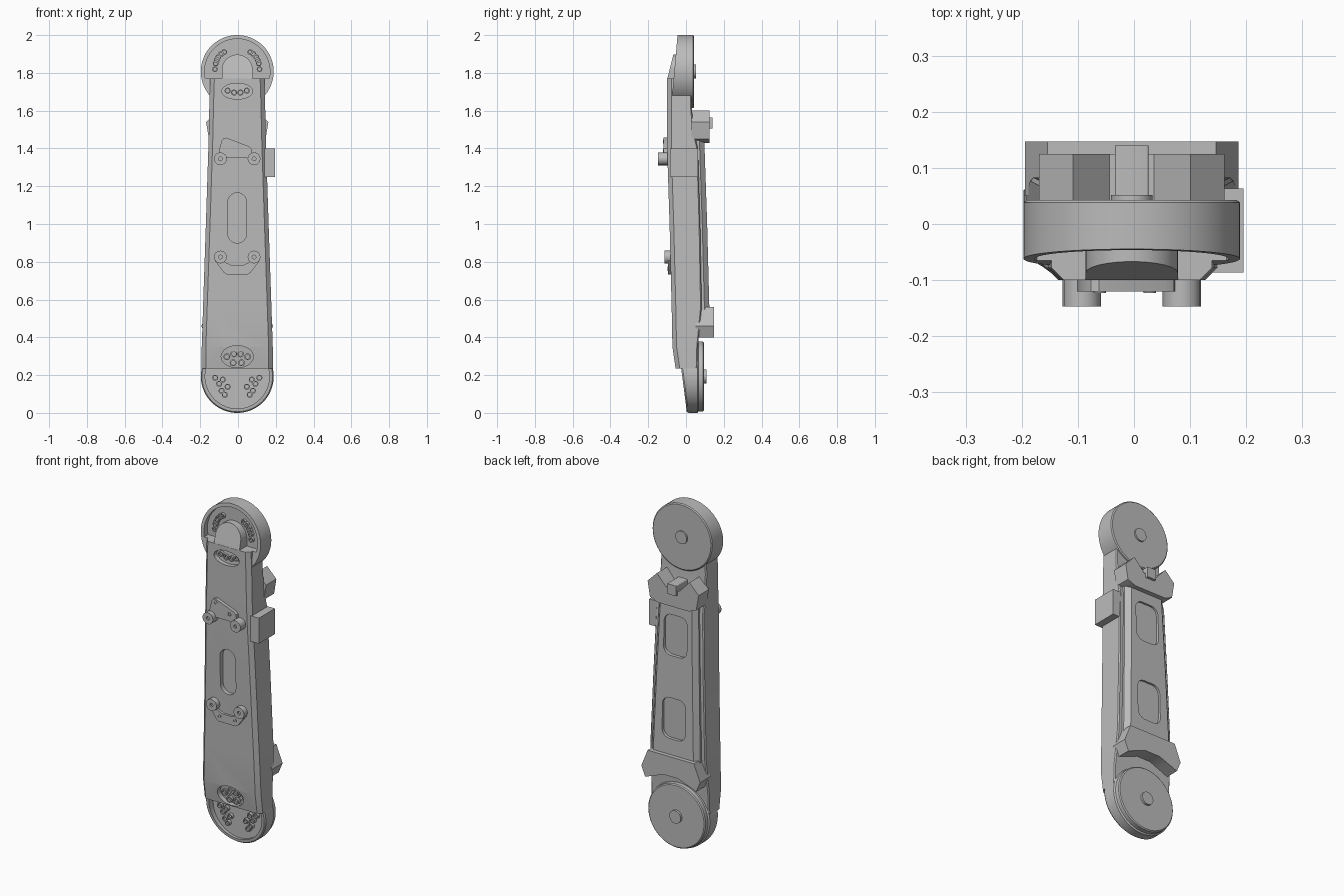
import bpy, bmesh, math
from mathutils import Vector

if "Cube" in bpy.data.objects:
    bpy.data.objects.remove(bpy.data.objects["Cube"], do_unlink=True)

CX = -0.004            # centre line of the arm
TOP, LOW, R = 1.807, 0.193, 0.193   # joint heights and radius

grey = bpy.data.materials.new("plain_grey")
grey.use_nodes = True
grey.diffuse_color = (0.5, 0.5, 0.5, 1)
grey.node_tree.nodes["Principled BSDF"].inputs["Base Color"].default_value = (0.5, 0.5, 0.5, 1)


def finish(name, bm):
    bmesh.ops.remove_doubles(bm, verts=bm.verts, dist=1e-5)
    bmesh.ops.recalc_face_normals(bm, faces=bm.faces)
    mesh = bpy.data.meshes.new(name)
    bm.to_mesh(mesh)
    bm.free()
    mesh.materials.append(grey)
    ob = bpy.data.objects.new(name, mesh)
    bpy.context.collection.objects.link(ob)
    return ob


def lathe(name, profile, x, z, steps=24, slant=0):
    """Turn (radius, y) points about a front-to-back axis; slant tilts the front."""
    bm = bmesh.new()
    vs = [bm.verts.new((r, y, 0)) for r, y in profile]
    edges = [bm.edges.new(p) for p in zip(vs, vs[1:])]
    bmesh.ops.spin(bm, geom=vs + edges, cent=(0, 0, 0), axis=(0, 1, 0),
                   angle=math.tau, steps=steps)
    for v in bm.verts:
        if v.co.y < 0.02:
            v.co.y += slant * v.co.z
        v.co += Vector((x + CX, 0, z))
    return finish(name, bm)


def prism(name, points, front, back, slant=0):
    """Extrude an (x, z) outline from front to back; slant leans the front face."""
    bm = bmesh.new()
    low = min(z for x, z in points)
    a = [bm.verts.new((x + CX, front + slant * (z - low), z)) for x, z in points]
    b = [bm.verts.new((x + CX, back, z)) for x, z in points]
    bm.faces.new(a)
    bm.faces.new(b[::-1])
    for i in range(len(a)):
        j = (i + 1) % len(a)
        bm.faces.new((a[i], b[i], b[j], a[j]))
    return finish(name, bm)


def loft(name, sections, cf, cb):
    """Join chamfered sections (z, half width, front, back)."""
    bm = bmesh.new()
    rings = []
    for z, w, f, b in sections:
        half = [(w - cb, b), (w, b - cb), (w, f + cf), (w - cf, f)]
        ring = half + [(-x, y) for x, y in reversed(half)]
        rings.append([bm.verts.new((x + CX, y, z)) for x, y in ring])
    for lo, hi in zip(rings, rings[1:]):
        for i in range(8):
            j = (i + 1) % 8
            bm.faces.new((lo[i], lo[j], hi[j], hi[i]))
    bm.faces.new(rings[0])
    bm.faces.new(rings[-1])
    return finish(name, bm)


def arc(z, r, start, end, rz=None, n=32, x=0):
    return [(x + r * math.cos(math.radians(start + (end - start) * i / n)),
             z + (rz or r) * math.sin(math.radians(start + (end - start) * i / n)))
            for i in range(n + 1)]


def oval(z, r, rz):
    return arc(z, r, 0, 360, rz)[:-1]


def rounded(z, w, h, r):
    pts = []
    for k, (sx, sz) in enumerate([(1, 1), (-1, 1), (-1, -1), (1, -1)]):
        pts += arc(z + sz * (h - r), r, 90 * k, 90 * k + 90, n=6, x=sx * (w - r))
    return pts


def cut(ob, outline, front, back):
    tool = prism("cutter", outline, front, back)
    tool.hide_render = True
    mod = ob.modifiers.new("cut", "BOOLEAN")
    mod.object, mod.operation, mod.solver = tool, "DIFFERENCE", "EXACT"
    bpy.context.view_layer.objects.active = ob
    bpy.ops.object.modifier_apply(modifier=mod.name)
    bpy.data.objects.remove(tool, do_unlink=True)


def socket(name, x, z, r, hole, front, back, depth):
    lathe(name, [(0, front + depth), (hole, front + depth), (hole, front),
                 (r, front), (r, back), (0, back)], x, z, 16)


# Joint discs with a raised boss on the back
upper = lathe("upper_joint", [(0, -0.062), (R, -0.062), (R, 0.038), (R - 0.006, 0.043),
                              (0.037, 0.043), (0.037, 0.052), (0, 0.052)], 0, TOP, 72, 0.09)
lower = lathe("lower_joint", [(0, -0.02), (R - 0.006, -0.02), (R, -0.012), (R, 0.06),
                              (R - 0.008, 0.066), (R - 0.008, 0.09), (R - 0.014, 0.095),
                              (0.037, 0.095), (0.037, 0.108), (0, 0.108)], 0, LOW, 72, -0.13)

# Recesses inside the front rims
a = math.degrees(math.asin((1.77 - TOP) / 0.173))
cut(upper, arc(TOP, 0.173, a, 180 - a), -0.2, -0.03)
a = math.degrees(math.asin((0.24 - LOW) / 0.17))
cut(lower, arc(LOW, 0.17, a, -180 - a), -0.2, 0.018)

# Tapered main body with windows and a long slot
body = loft("arm_body", [(0.235, 0.188, -0.055, 0.06), (0.35, 0.188, -0.072, 0.063),
                         (0.56, 0.181, -0.076, 0.083), (1.0, 0.166, -0.087, 0.075),
                         (1.4, 0.153, -0.1, 0.063), (1.5, 0.15, -0.1, 0.04),
                         (1.62, 0.148, -0.1, 0.03), (1.77, 0.143, -0.1, 0.03)], 0.022, 0.006)
cut(body, oval(1.703, 0.082, 0.042), -0.2, -0.065)
cut(body, oval(0.298, 0.085, 0.058), -0.2, -0.02)
cut(body, rounded(1.032, 0.05, 0.133, 0.05), -0.2, -0.06)

# Arched tongue reaching over the upper joint
prism("upper_tongue", [(-0.082, 1.765)] + arc(1.815, 0.082, 180, 0) + [(0.082, 1.765)],
      -0.1, -0.02, 0.25)

# Ring-shaped bolts
for side in (-1, 1):
    for x, z in [(0.069, 1.91), (0.085, 1.9), (0.1, 1.884), (0.108, 1.868),
                 (0.114, 1.85), (0.118, 1.82)]:
        socket("upper_bolt", side * x, z, 0.015, 0.009, -0.045, -0.02, 0.01)
    for x, z in [(0.117, 0.186), (0.077, 0.176), (0.096, 0.154), (0.051, 0.138),
                 (0.083, 0.117), (0.066, 0.096)]:
        socket("lower_bolt", side * x, z, 0.016, 0.01, 0.0, 0.03, 0.01)
    for x, z in [(0.051, 1.706), (0.017, 1.696)]:
        socket("upper_window_bolt", side * x, z, 0.016, 0.01, -0.083, -0.06, 0.01)
    for x, z in [(0.055, 0.297), (0.018, 0.312), (0.022, 0.265)]:
        socket("lower_window_bolt", side * x, z, 0.018, 0.011, -0.045, -0.01, 0.012)

# Standoffs and their mounting plates
for side in (-1, 1):
    socket("upper_standoff", side * 0.089, 1.345, 0.034, 0.01, -0.147, -0.08, 0.01)
    socket("lower_standoff", side * 0.089, 0.825, 0.034, 0.01, -0.114, -0.07, 0.01)
    socket("lower_plate_screw", side * 0.05, 0.763, 0.011, 0.007, -0.098, -0.08, 0.004)
for x, z in [(-0.057, 1.437), (0.032, 1.39)]:
    socket("upper_plate_screw", x, z, 0.011, 0.007, -0.123, -0.1, 0.004)
prism("upper_mount_plate", [(-0.1, 1.35), (-0.094, 1.4), (-0.083, 1.44), (-0.073, 1.453),
                            (-0.058, 1.457), (0.06, 1.412), (0.075, 1.4), (0.08, 1.35)],
      -0.12, -0.09)
prism("lower_mount_plate", [(-0.118, 0.805), (-0.07, 0.742), (-0.055, 0.732), (0.055, 0.732),
                            (0.07, 0.742), (0.118, 0.805), (0.089, 0.825), (0.06, 0.795),
                            (0.03, 0.782), (-0.03, 0.782), (-0.06, 0.795), (-0.089, 0.825)],
      -0.095, -0.07)

# Box on the left side
prism("side_box", [(0.12, 1.25), (0.199, 1.25), (0.199, 1.4), (0.12, 1.4)], -0.086, 0.063)

# Rear cover with two recessed panels, and thin rails beside it
cover = loft("rear_cover", [(0.5, 0.158, 0.04, 0.125), (1.0, 0.142, 0.04, 0.112),
                            (1.47, 0.126, 0.04, 0.096)], 0.004, 0.026)
for z in (1.25, 0.77):
    cut(cover, rounded(z, 0.075, 0.118, 0.045), 0.088 if z > 1 else 0.103, 0.2)

# Rear clamps at both ends of the cover
half = [(0.04, 1.53), (0.105, 1.6), (0.165, 1.54), (0.15, 1.45), (0.1, 1.43)]
prism("upper_clamp", half + [(-x, z) for x, z in reversed(half)], 0.03, 0.125)
prism("upper_clamp_tab", rounded(1.535, 0.03, 0.03, 0.004), 0.02, 0.14)
half = [(0.15, 0.56), (0.19, 0.46), (0.165, 0.4), (0.1, 0.425), (0.045, 0.445)]
prism("lower_clamp", half + [(-x, z) for x, z in reversed(half)], 0.05, 0.147)

# Smooth the round parts, keep edges crisp
for ob in bpy.context.scene.objects:
    if ob.type == "MESH":
        ob.select_set(True)
        bpy.context.view_layer.objects.active = ob
bpy.ops.object.shade_smooth_by_angle(angle=math.radians(25))
